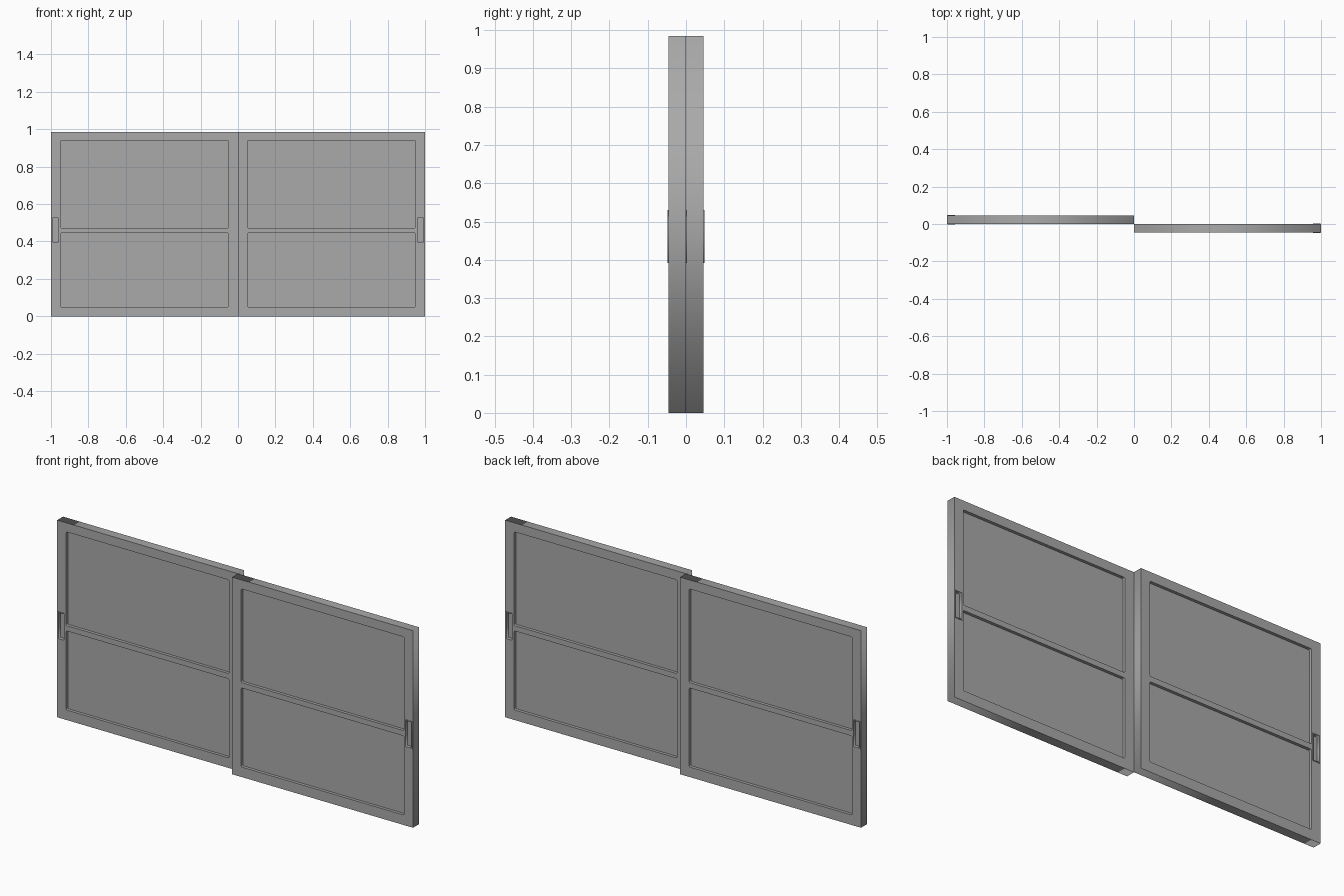
import bpy
import math

if "Cube" in bpy.data.objects:
    bpy.data.objects.remove(bpy.data.objects["Cube"], do_unlink=True)

HEIGHT = 0.985
THICK = 0.046      # door thickness
LIP = 0.0025       # handle rim standing proud of the door

grey = bpy.data.materials.new("satin_grey")
grey.use_nodes = True
colour = (0.4, 0.4, 0.4, 1)
grey.diffuse_color = colour
grey.node_tree.nodes["Principled BSDF"].inputs["Base Color"].default_value = colour


def outline(rect, r):
    """Corner points of a rectangle, with chamfer-rounded corners if r > 0."""
    x0, x1, z0, z1 = rect
    if not r:
        return [(x0, z0), (x1, z0), (x1, z1), (x0, z1)]
    points = []
    corners = [(x1 - r, z1 - r), (x0 + r, z1 - r), (x0 + r, z0 + r), (x1 - r, z0 + r)]
    for i, (cx, cz) in enumerate(corners):
        for step in range(4):
            a = math.pi / 2 * (i + step / 3)
            points.append((cx + r * math.cos(a), cz + r * math.sin(a)))
    return points


def slab(name, outer, holes, y, thickness, side):
    """Upright plate cut through by rectangular holes, mirrored by side."""
    curve = bpy.data.curves.new(name, "CURVE")
    curve.dimensions = "2D"
    curve.fill_mode = "BOTH"
    curve.extrude = thickness / 2
    for rect, r in [(outer, 0)] + holes:
        points = outline(rect, r)
        spline = curve.splines.new("POLY")
        spline.points.add(len(points) - 1)
        spline.use_cyclic_u = True
        for p, (x, z) in zip(spline.points, points):
            p.co = (x * side, z, 0, 1)
    curve.materials.append(grey)
    obj = bpy.data.objects.new(name, curve)
    obj.location.y = y
    obj.rotation_euler.x = math.pi / 2
    bpy.context.collection.objects.link(obj)
    bpy.ops.object.select_all(action="DESELECT")
    obj.select_set(True)
    bpy.context.view_layer.objects.active = obj
    bpy.ops.object.convert(target="MESH")


def grow(rect, d):
    x0, x1, z0, z1 = rect
    return (x0 - d, x1 + d, z0 - d, z1 + d)


lower = (0.05, 0.95, 0.05, 0.445)
upper = (0.05, 0.95, 0.472, 0.94)
pocket = (0.96, 0.992, 0.396, 0.526)

# The left door runs on the front track, the right door on the back track
for label, side in (("left", 1), ("right", -1)):
    y = -side * THICK / 2
    # Door frame with openings for the panels and the handle pocket
    slab(label + "_door_frame", (0, 1, 0, HEIGHT),
         [(lower, 0.006), (upper, 0.006), (pocket, 0)], y, THICK, side)
    # Recessed panels
    for part, rect in (("lower", lower), ("upper", upper)):
        slab(f"{label}_{part}_panel", grow(rect, 0.004), [], y, 0.016, side)
    # Recessed pull handle: thin rim and pocket floor
    slab(label + "_handle_rim", grow(pocket, 0.004), [(pocket, 0)],
         y, THICK + 2 * LIP, side)
    slab(label + "_handle_floor", grow(pocket, 0.002), [], y, 0.016, side)
